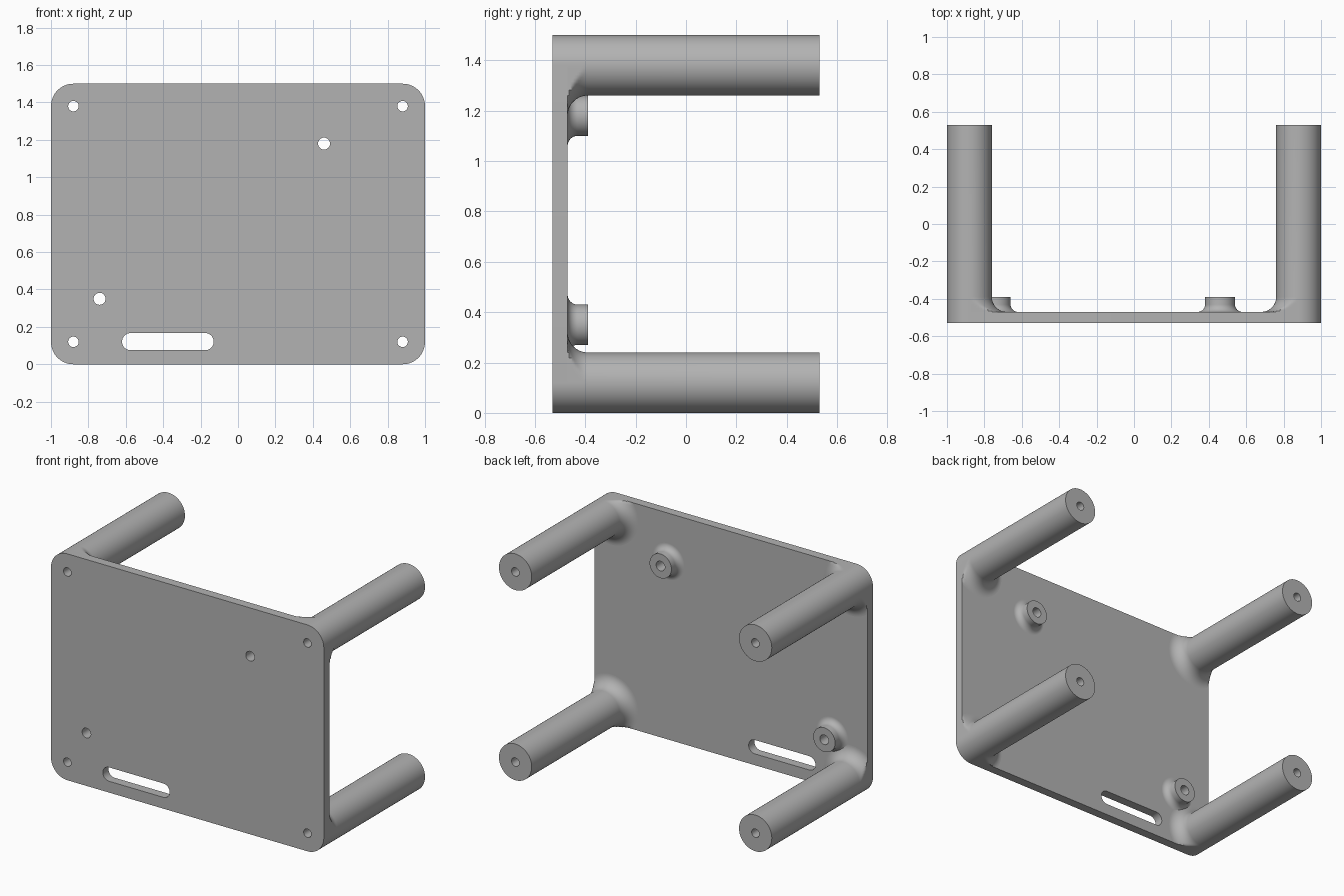
import bpy, bmesh
from math import pi, cos, sin

cube = bpy.data.objects.get("Cube")
if cube:
    bpy.data.objects.remove(cube, do_unlink=True)

W, H = 1.0, 1.5                # half width and full height of the plate
FRONT, BACK, TIP = -0.53, -0.47, 0.53
R = 0.12                       # post and plate corner radius
POST_BORE, BOSS_BORE = 0.028, 0.032
SEG = 64
POSTS = [(sx * (W - R), z) for sx in (-1, 1) for z in (R, H - R)]
BOSSES = [(0.46, 1.18), (-0.74, 0.35)]

grey = bpy.data.materials.new("plain grey")
grey.use_nodes = True
colour = (0.45, 0.45, 0.45, 1)
grey.diffuse_color = colour
grey.node_tree.nodes["Principled BSDF"].inputs["Base Color"].default_value = colour


def finish(obj):
    bpy.ops.object.select_all(action='DESELECT')
    obj.select_set(True)
    bpy.context.view_layer.objects.active = obj
    if obj.type == 'CURVE':
        bpy.ops.object.convert(target='MESH')
    bpy.ops.object.shade_smooth_by_angle(angle=pi / 6)


def rounded_rect(x0, x1, z0, z1, r, steps=16):
    """Outline with round corners; a circle when the box is 2r wide."""
    pts = []
    centres = [(x1 - r, z1 - r), (x0 + r, z1 - r), (x0 + r, z0 + r), (x1 - r, z0 + r)]
    for q, (cx, cz) in enumerate(centres):
        for i in range(steps + 1):
            a = (q + i / steps) * pi / 2
            p = (cx + r * cos(a), cz + r * sin(a))
            if not pts or abs(p[0] - pts[-1][0]) + abs(p[1] - pts[-1][1]) > 1e-5:
                pts.append(p)
    if abs(pts[0][0] - pts[-1][0]) + abs(pts[0][1] - pts[-1][1]) < 1e-5:
        pts.pop()
    return pts


def hole(x, z, r):
    return rounded_rect(x - r, x + r, z - r, z + r, r, 8)


def standoff(name, x, z, radius, tip, fillet, bore):
    """Hollow turned post with a flared foot, trimmed at the plate's edge."""
    steps = 16
    profile = [(bore, BACK), (bore, tip), (radius, tip)]
    for i in range(steps + 1):
        a = i / steps * pi / 2
        profile.append((radius + fillet * (1 - cos(a)), BACK + fillet * (1 - sin(a))))
    bm = bmesh.new()
    rings = []
    for r, y in profile:
        ring = []
        for i in range(SEG):
            c, s = cos(2 * pi * i / SEG), sin(2 * pi * i / SEG)
            rr = r
            # outward direction components for corner posts
            if radius == R:
                ox = c if x > 0 else -c
                oz = s if z > H / 2 else -s
                if ox >= -1e-6 and oz >= -1e-6:
                    rr = min(r, R)
                else:
                    rr = min(r, R / max(ox, oz, 0.01))
            ring.append(bm.verts.new((x + rr * c, y, z + rr * s)))
        rings.append(ring)
    for a, b in zip(rings, rings[1:]):
        for i in range(SEG):
            j = (i + 1) % SEG
            bm.faces.new((a[i], a[j], b[j], b[i]))
    bmesh.ops.recalc_face_normals(bm, faces=bm.faces)
    # the foot is open, so make sure the tip faces backwards
    bm.normal_update()
    tip_face = max(bm.faces, key=lambda f: f.calc_center_median().y)
    if tip_face.normal.y < 0:
        bmesh.ops.reverse_faces(bm, faces=bm.faces)
    mesh = bpy.data.meshes.new(name)
    bm.to_mesh(mesh)
    bm.free()
    mesh.materials.append(grey)
    obj = bpy.data.objects.new(name, mesh)
    bpy.context.collection.objects.link(obj)
    finish(obj)


# Plate: filled outline with screw holes and a cable slot
curve = bpy.data.curves.new("plate", 'CURVE')
curve.dimensions = '2D'
curve.fill_mode = 'BOTH'
curve.extrude = (BACK - FRONT) / 2
outlines = [rounded_rect(-W, W, 0, H, R), rounded_rect(-0.62, -0.13, 0.075, 0.167, 0.046)]
outlines += [hole(x, z, POST_BORE) for x, z in POSTS]
outlines += [hole(x, z, BOSS_BORE) for x, z in BOSSES]
for pts in outlines:
    spline = curve.splines.new('POLY')
    spline.points.add(len(pts) - 1)
    for point, (x, z) in zip(spline.points, pts):
        point.co = (x, z, 0, 1)
    spline.use_cyclic_u = True
curve.materials.append(grey)
plate = bpy.data.objects.new("plate", curve)
plate.rotation_euler.x = pi / 2
plate.location.y = (FRONT + BACK) / 2
bpy.context.collection.objects.link(plate)
finish(plate)

# Four long corner posts
for x, z in POSTS:
    side = "left" if x > 0 else "right"
    level = "upper" if z > H / 2 else "lower"
    standoff(f"{level}_{side}_post", x, z, R, TIP, 0.08, POST_BORE)

# Two short mounting bosses
for name, (x, z) in zip(("upper_boss", "lower_boss"), BOSSES):
    standoff(name, x, z, 0.08, -0.39, 0.04, BOSS_BORE)
